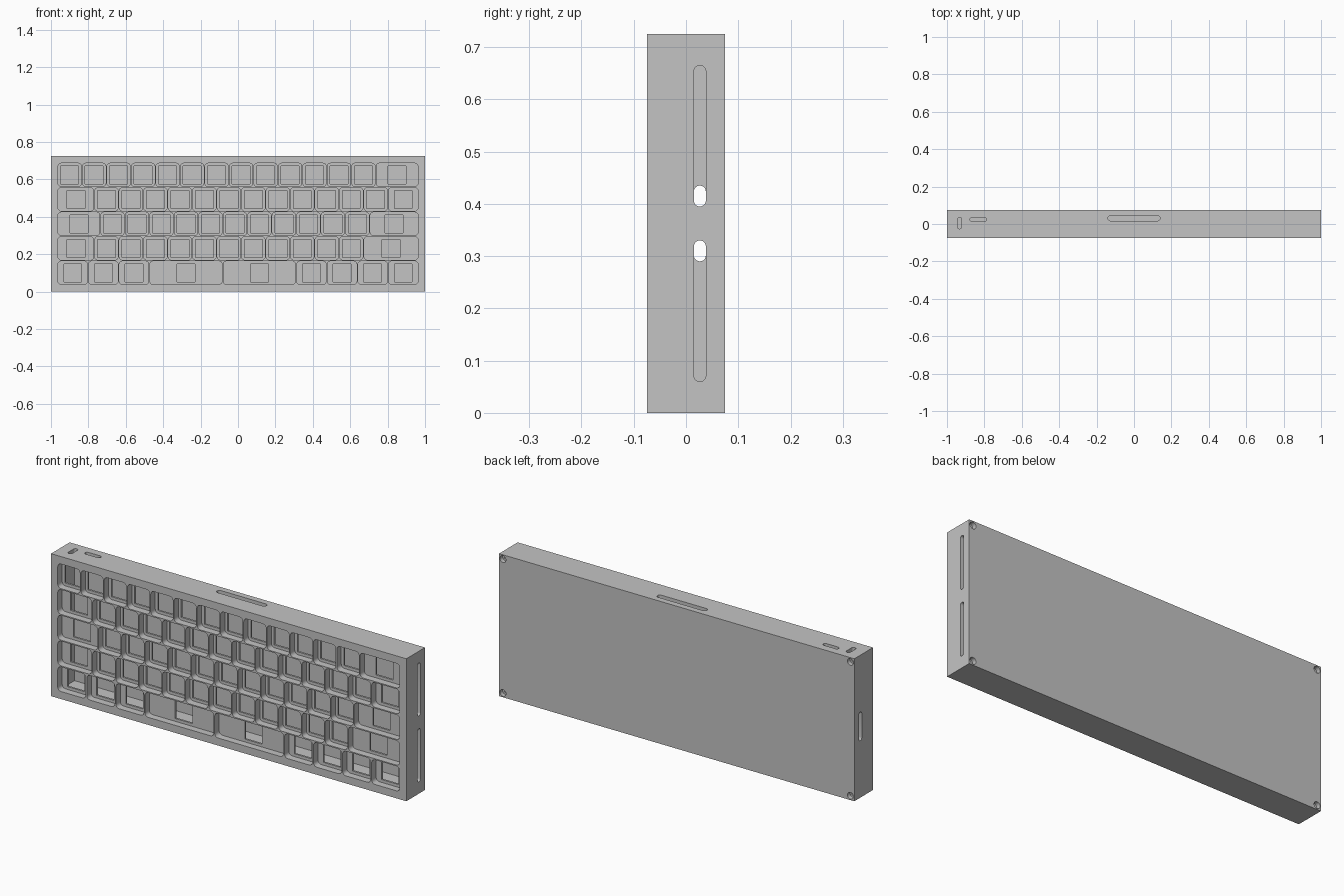
import bpy, bmesh, math
from mathutils import Vector

if "Cube" in bpy.data.objects:
    bpy.data.objects.remove(bpy.data.objects["Cube"])

W, D, H = 2.0, 0.15, 0.725     # width, depth, height
U = 0.1309                     # one key unit
MARGIN = 0.0345                # rim around the key field
FRONT, BACK = -D / 2, D / 2
PLATE = FRONT + 0.036          # key pocket floor
CAVITY_FRONT, CAVITY_BACK = PLATE + 0.01, BACK - 0.01

grey = bpy.data.materials.new("case grey")
grey.diffuse_color = (0.55, 0.55, 0.55, 1)
grey.use_nodes = True
grey.node_tree.nodes["Principled BSDF"].inputs["Base Color"].default_value = grey.diffuse_color

# Axis name -> how (u, v, depth) become (x, y, z)
AXES = {
    "x": lambda u, v, d: Vector((d, u, v)),
    "y": lambda u, v, d: Vector((u, d, v)),
    "z": lambda u, v, d: Vector((u, v, d)),
}


def prism(bm, axis, u0, u1, v0, v1, d0, d1, r=0.0, seg=4):
    """Rounded rectangle extruded along an axis."""
    if r == 0:
        pts = [(u0, v0), (u1, v0), (u1, v1), (u0, v1)]
    else:
        pts = []
        corners = [(u1 - r, v1 - r), (u0 + r, v1 - r), (u0 + r, v0 + r), (u1 - r, v0 + r)]
        for q, (cu, cv) in enumerate(corners):
            for i in range(seg + 1):
                a = math.pi / 2 * (q + i / seg)
                pts.append((cu + r * math.cos(a), cv + r * math.sin(a)))
    new = []
    for u, v in pts:
        new.append((bm.verts.new(AXES[axis](u, v, d0)), bm.verts.new(AXES[axis](u, v, d1))))
    n = len(new)
    bm.faces.new([a for a, b in new])
    bm.faces.new([b for a, b in reversed(new)])
    for i in range(n):
        a, b = new[i], new[(i + 1) % n]
        bm.faces.new((a[0], a[1], b[1], b[0]))


def slot(bm, axis, u0, u1, v0, v1, d0, d1):
    """Fully rounded slot; also makes round holes."""
    bmesh_r = min(u1 - u0, v1 - v0) / 2 * 0.995
    prism(bm, axis, u0, u1, v0, v1, d0, d1, bmesh_r, 6)


def finish(bm, name):
    bmesh.ops.recalc_face_normals(bm, faces=bm.faces)
    me = bpy.data.meshes.new(name)
    bm.to_mesh(me)
    bm.free()
    me.materials.append(grey)
    ob = bpy.data.objects.new(name, me)
    bpy.context.scene.collection.objects.link(ob)
    return ob


# Case block
bm = bmesh.new()
prism(bm, "y", -W / 2, W / 2, 0, H, FRONT, BACK)
case = finish(bm, "keyboard_case")

# Hollow inside of the case
bm = bmesh.new()
prism(bm, "y", -W / 2 + MARGIN, W / 2 - MARGIN, MARGIN, H - MARGIN, CAVITY_FRONT, CAVITY_BACK)
cavity = finish(bm, "cavity_cutter")

# Key pockets and square switch openings, rows from top to bottom in key units
rows = [
    [1] * 13 + [1.75],
    [1.5] + [1] * 12 + [1.25],
    [1.75] + [1] * 11 + [2],
    [1.5] + [1] * 11 + [2.25],
    [1.25] * 3 + [3, 3] + [1.25] * 4,
]
pockets, openings = bmesh.new(), bmesh.new()
gap, sw = 0.003, 0.048
top = H / 2 + 2.5 * U
for j, row in enumerate(rows):
    x = -sum(row) * U / 2
    z1 = top - j * U
    z0 = z1 - U
    for k in row:
        x1 = x + k * U
        prism(pockets, "y", x + gap, x1 - gap, z0 + gap, z1 - gap, FRONT - 0.05, PLATE, 0.018)
        cx, cz = (x + x1) / 2, (z0 + z1) / 2
        prism(openings, "y", cx - sw, cx + sw, cz - sw, cz + sw, PLATE - 0.01, CAVITY_FRONT + 0.01)
        x = x1

# Side and top slots, screw recesses in the back corners
ports = bmesh.new()
inner = W / 2 - MARGIN - 0.01
for z0, z1 in ((0.06, 0.33), (0.395, 0.665)):
    slot(ports, "x", 0.015, 0.038, z0, z1, inner, W / 2 + 0.05)
slot(ports, "x", 0.015, 0.038, 0.29, 0.435, -W / 2 - 0.05, -inner)
for x0, x1, y0, y1 in ((-0.944, -0.921, -0.026, 0.036),
                       (-0.877, -0.789, 0.013, 0.035),
                       (-0.139, 0.139, 0.017, 0.044)):
    slot(ports, "z", x0, x1, y0, y1, H - MARGIN - 0.01, H + 0.05)
shafts = bmesh.new()
for sx in (-1, 1):
    for cz in (0.022, H - 0.022):
        cx = sx * (W / 2 - 0.022)
        for b, r, d0, d1 in ((ports, 0.017, BACK - 0.022, BACK + 0.05),
                             (shafts, 0.008, BACK - 0.07, BACK - 0.015)):
            slot(b, "y", cx - r, cx + r, cz - r, cz + r, d0, d1)

cutters = [cavity, finish(pockets, "pocket_cutter"), finish(openings, "switch_opening_cutter"),
           finish(ports, "port_cutter"), finish(shafts, "screw_shaft_cutter")]

# Cut everything out of the block
for c in cutters:
    c.hide_render = True
    m = case.modifiers.new(c.name, "BOOLEAN")
    m.operation = "DIFFERENCE"
    m.solver = "EXACT"
    m.object = c
deps = bpy.context.evaluated_depsgraph_get()
result = bpy.data.meshes.new_from_object(case.evaluated_get(deps))
case.modifiers.clear()
case.data = result
result.materials.clear()
result.materials.append(grey)
for p in result.polygons:
    p.material_index = 0
for c in cutters:
    bpy.data.objects.remove(c)

# Smooth only the rounded corners
bpy.context.view_layer.objects.active = case
case.select_set(True)
bpy.ops.object.shade_smooth_by_angle(angle=math.radians(35))
